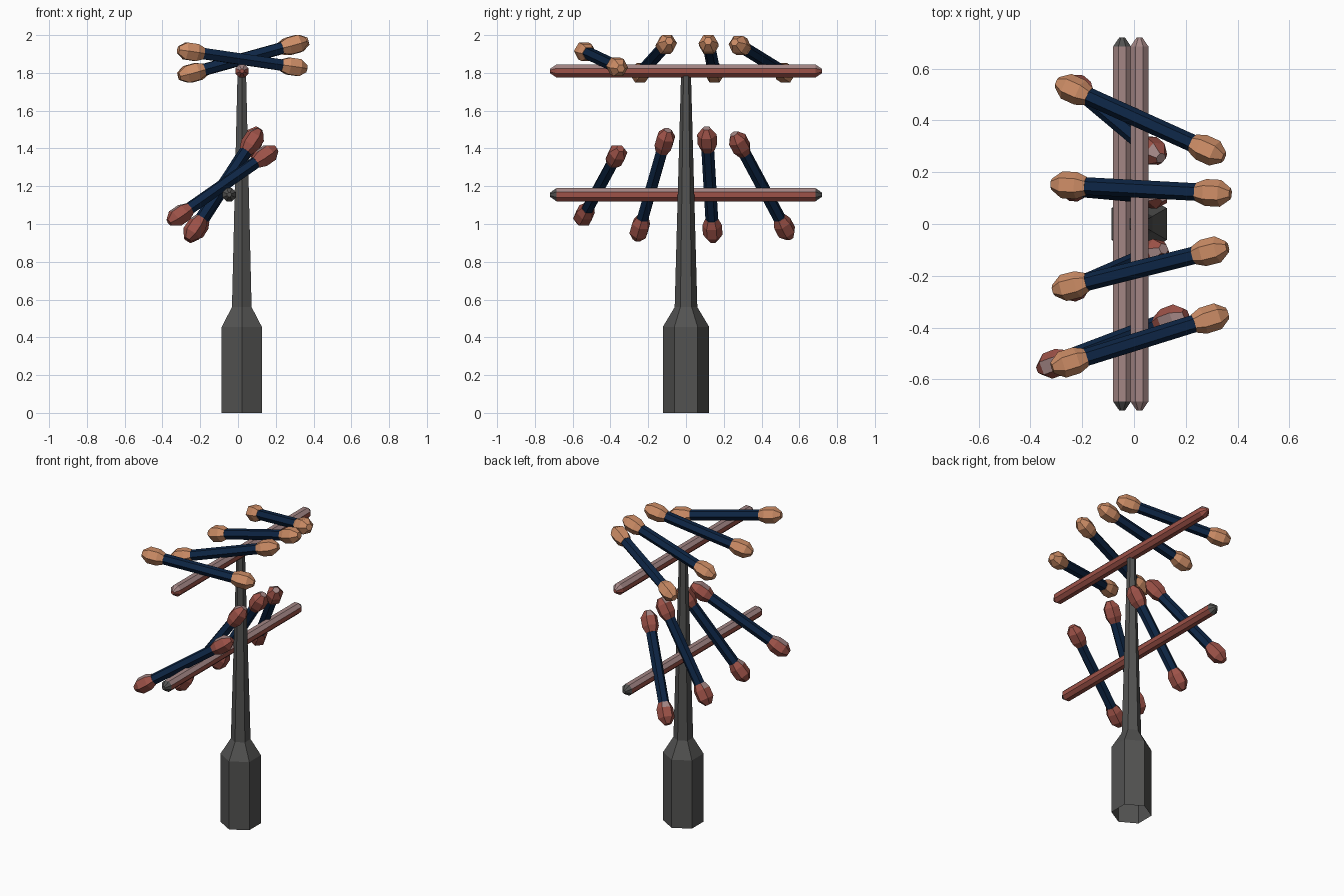
import bpy, bmesh, math
from mathutils import Vector, Quaternion

if "Cube" in bpy.data.objects:
    bpy.data.objects.remove(bpy.data.objects["Cube"])


def material(name, rgb):
    m = bpy.data.materials.new(name)
    m.diffuse_color = (*rgb, 1.0)
    m.use_nodes = True
    m.node_tree.nodes["Principled BSDF"].inputs["Base Color"].default_value = m.diffuse_color
    return m


GREY = material("dark grey", (0.085, 0.085, 0.083))
RED = material("rust red", (0.34, 0.085, 0.065))
DUSTY = material("dusty pink", (0.37, 0.24, 0.235))
NAVY = material("navy", (0.004, 0.019, 0.06))
TAN = material("tan", (0.62, 0.27, 0.135))


def lathe(name, origin, axis, profile, sides, roll, mats, rule=None, cap_start=True):
    """Flat-shaded solid of (distance, radius) rings along an axis."""
    axis = Vector(axis).normalized()
    rot = Quaternion() if axis.z > 0.999 else axis.to_track_quat('Z', 'Y')
    bm = bmesh.new()
    rings = []
    for d, r in profile:
        ring = []
        for i in range(sides):
            a = roll + math.tau * i / sides
            p = rot @ Vector((r * math.cos(a), r * math.sin(a), d))
            ring.append(bm.verts.new(p + Vector(origin)))
        rings.append(ring)
    for lo, hi in zip(rings, rings[1:]):
        for i in range(sides):
            j = (i + 1) % sides
            bm.faces.new((lo[i], lo[j], hi[j], hi[i]))
    if cap_start:
        bm.faces.new(rings[0][::-1])
    bm.faces.new(rings[-1])
    bm.normal_update()
    if rule:
        for f in bm.faces:
            f.material_index = rule(f.normal, f.calc_center_median())
    me = bpy.data.meshes.new(name)
    bm.to_mesh(me)
    bm.free()
    for m in mats:
        me.materials.append(m)
    ob = bpy.data.objects.new(name, me)
    bpy.context.collection.objects.link(ob)
    return ob


# Tapered hexagonal post, open underneath
lathe("post", (0.02, 0, 0), (0, 0, 1),
      [(0, 0.123), (0.455, 0.123), (0.56, 0.06), (1.8, 0.026)],
      6, math.pi / 6, [GREY], cap_start=False)

# Crossbars with pointed ends and weathered tops
BAR = [(-0.72, 0.012), (-0.685, 0.038), (0.685, 0.038), (0.72, 0.012)]
lathe("upper_crossbar", (0.021, 0, 1.81), (0, 1, 0), BAR, 8, math.pi / 8,
      [RED, DUSTY], lambda n, c: 1 if n.z > 0.4 else 0)
lathe("lower_crossbar", (-0.046, 0, 1.155), (0, 1, 0), BAR, 8, math.pi / 8,
      [RED, DUSTY, GREY],
      lambda n, c: 2 if abs(c.y) > 0.69 else (1 if n.z > 0.4 else 0))


def rod(name, a, b, mats, rule=None):
    """Navy rod between two bulb centres, with a bulb on each end."""
    a, b = Vector(a), Vector(b)
    d = b - a
    lathe(name + "_rod", a, d, [(0, 0.034), (d.length, 0.034)], 6, 0, [NAVY])
    bulb = [(-0.068, 0.036), (-0.03, 0.052), (0.03, 0.052), (0.07, 0.022)]
    lathe(name + "_start_bulb", a, -d, bulb, 6, 0, mats, rule)
    lathe(name + "_end_bulb", b, d, bulb, 6, 0, mats, rule)


# Upper row: tan bulbs
UPPER = [((-0.235, 0.52, 1.80), (0.285, 0.285, 1.945)),
         ((-0.25, 0.15, 1.80), (0.305, 0.12, 1.95)),
         ((-0.245, -0.24, 1.80), (0.295, -0.105, 1.95)),
         ((-0.25, -0.535, 1.912), (0.295, -0.365, 1.832))]
for i, (a, b) in enumerate(UPPER):
    rod(f"upper_arm_{i + 1}", a, b, [TAN])

# Lower row: red bulbs with weathered upward faces
LOWER = [((-0.215, 0.522, 0.98), (0.07, 0.283, 1.425)),
         ((-0.23, 0.14, 0.968), (0.075, 0.112, 1.448)),
         ((-0.23, -0.245, 0.975), (0.077, -0.112, 1.44)),
         ((-0.31, -0.54, 1.045), (0.145, -0.368, 1.362))]
for i, (a, b) in enumerate(LOWER):
    rod(f"lower_arm_{i + 1}", a, b, [RED, DUSTY],
        lambda n, c: 1 if n.z > 0.75 else 0)
